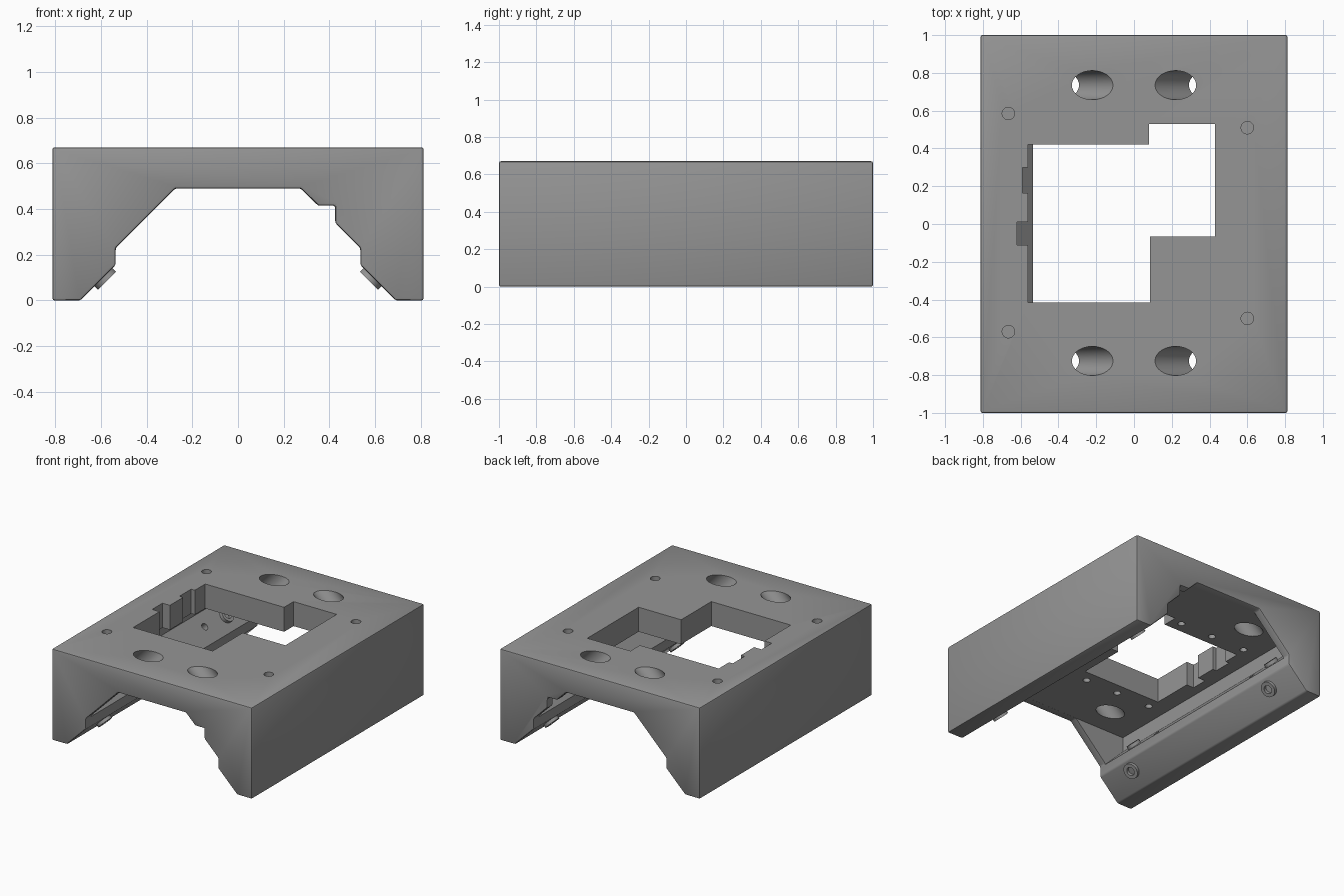
import bpy, bmesh, math
from mathutils import Vector

if "Cube" in bpy.data.objects:
    bpy.data.objects.remove(bpy.data.objects["Cube"])

grey = bpy.data.materials.new("plain grey")
grey.diffuse_color = (0.3, 0.3, 0.3, 1)
grey.use_nodes = True
grey.node_tree.nodes["Principled BSDF"].inputs["Base Color"].default_value = grey.diffuse_color


def to_object(name, bm):
    bmesh.ops.recalc_face_normals(bm, faces=bm.faces)
    me = bpy.data.meshes.new(name)
    bm.to_mesh(me)
    bm.free()
    me.materials.append(grey)
    ob = bpy.data.objects.new(name, me)
    bpy.context.collection.objects.link(ob)
    return ob


def prism(name, points, vec):
    """Extrude a closed outline of 3D points along vec."""
    bm = bmesh.new()
    f = bm.faces.new([bm.verts.new(p) for p in points])
    g = bmesh.ops.extrude_face_region(bm, geom=[f])
    bmesh.ops.translate(bm, vec=vec, verts=[v for v in g["geom"] if isinstance(v, bmesh.types.BMVert)])
    return to_object(name, bm)


def cylinder(name, start, axis, length, r, recess=None, segs=32):
    """Cylinder from start along axis; recess = (radius, depth) sinks its far end."""
    bm = bmesh.new()
    bmesh.ops.create_cone(bm, cap_ends=True, segments=segs, radius1=r, radius2=r, depth=length)
    bmesh.ops.translate(bm, vec=(0, 0, length / 2), verts=bm.verts)
    if recess:
        top = max((f for f in bm.faces), key=lambda f: f.calc_center_median().z)
        bmesh.ops.inset_region(bm, faces=[top], thickness=r - recess[0])
        g = bmesh.ops.extrude_face_region(bm, geom=[top])
        bmesh.ops.delete(bm, geom=[top], context="FACES")
        bmesh.ops.translate(bm, vec=(0, 0, -recess[1]),
                            verts=[v for v in g["geom"] if isinstance(v, bmesh.types.BMVert)])
    ob = to_object(name, bm)
    ob.location = start
    ob.rotation_euler = Vector(axis).to_track_quat("Z", "Y").to_euler()
    return ob


# Housing: arch-shaped section run front to back, with softened edges
W, H = 0.812, 0.67
section = [(-W, 0), (-W, H), (W, H), (W, 0), (0.69, 0), (0.535, 0.155), (0.535, 0.23),
           (0.425, 0.34), (0.425, 0.415), (0.35, 0.415), (0.275, 0.49), (-0.275, 0.49),
           (-0.535, 0.23), (-0.535, 0.155), (-0.69, 0)]
housing = prism("housing", [(x, -1, z) for x, z in section], (0, 2, 0))
bev = housing.modifiers.new("soft edges", "BEVEL")
bev.width = 0.01
bev.segments = 2

cutters = []

# Wider inner cavity between the thin end walls
half = [(0.50, 0.19), (0.69, 0.38), (0.69, 0.4905)]
cav = half + [(-x, z) for x, z in reversed(half)]
cutters.append(prism("cavity_cutter", [(x, -0.94, z) for x, z in cav], (0, 1.88, 0)))

# Stepped window through the top, with two notches on its left edge
window = [(-0.56, -0.415), (0.085, -0.415), (0.085, -0.065), (0.43, -0.065), (0.43, 0.53),
          (0.08, 0.53), (0.08, 0.42), (-0.56, 0.42), (-0.56, 0.30), (-0.59, 0.30),
          (-0.59, 0.165), (-0.56, 0.165), (-0.56, 0.01), (-0.62, 0.01), (-0.62, -0.11),
          (-0.56, -0.11)]
cutters.append(prism("window_cutter", [(x, y, 0.44) for x, y in window], (0, 0, 0.4)))

# Slanted driver holes through the top
for s in (-1, 1):
    for y in (0.735, -0.725):
        start = (s * 0.50, y, 0.39)
        cutters.append(cylinder("slanted_hole_cutter", start, (-s, 0, 1), 0.62, 0.077))

# Blind screw holes in the top
for x, y in ((-0.665, 0.585), (-0.665, -0.57), (0.6, 0.51), (0.6, -0.5)):
    cutters.append(cylinder("screw_hole_cutter", (x, y, 0.56), (0, 0, 1), 0.2, 0.033))

# Small blind holes in the ceiling
for y in (0.5, -0.5):
    for x in (-0.55, -0.27, 0.0, 0.27, 0.55):
        cutters.append(cylinder("ceiling_hole_cutter", (x, y, 0.44), (0, 0, 1), 0.11, 0.025, segs=20))
    # Matching holes in the sloped ledges
    for s in (-1, 1):
        cutters.append(cylinder("ledge_hole_cutter", (s * 0.66, y, 0.27), (-s, 0, 1), 0.12, 0.025, segs=20))

for c in cutters:
    m = housing.modifiers.new(c.name, "BOOLEAN")
    m.operation = "DIFFERENCE"
    m.solver = "EXACT"
    m.object = c

# Bake the cuts, then drop the cutters
bpy.context.view_layer.update()
dg = bpy.context.evaluated_depsgraph_get()
baked = bpy.data.meshes.new_from_object(housing.evaluated_get(dg))
housing.modifiers.clear()
housing.data = baked
for c in cutters:
    bpy.data.objects.remove(c)

# Ring bosses on the lower slopes and on the sloped ledges
smooth = [housing]
for s in (-1, 1):
    for y in (0.73, -0.72):
        smooth.append(cylinder("foot_boss", (s * 0.601, y, 0.094 + 0.02), (-s, 0, -1), 0.04, 0.056, (0.03, 0.035)))
        smooth.append(cylinder("ledge_boss", (s * 0.617, y, 0.293), (-s, 0, 1), 0.035, 0.05, (0.028, 0.03)))

bpy.ops.object.select_all(action="DESELECT")
for ob in smooth:
    ob.select_set(True)
bpy.context.view_layer.objects.active = housing
bpy.ops.object.shade_smooth_by_angle(angle=math.radians(30))
